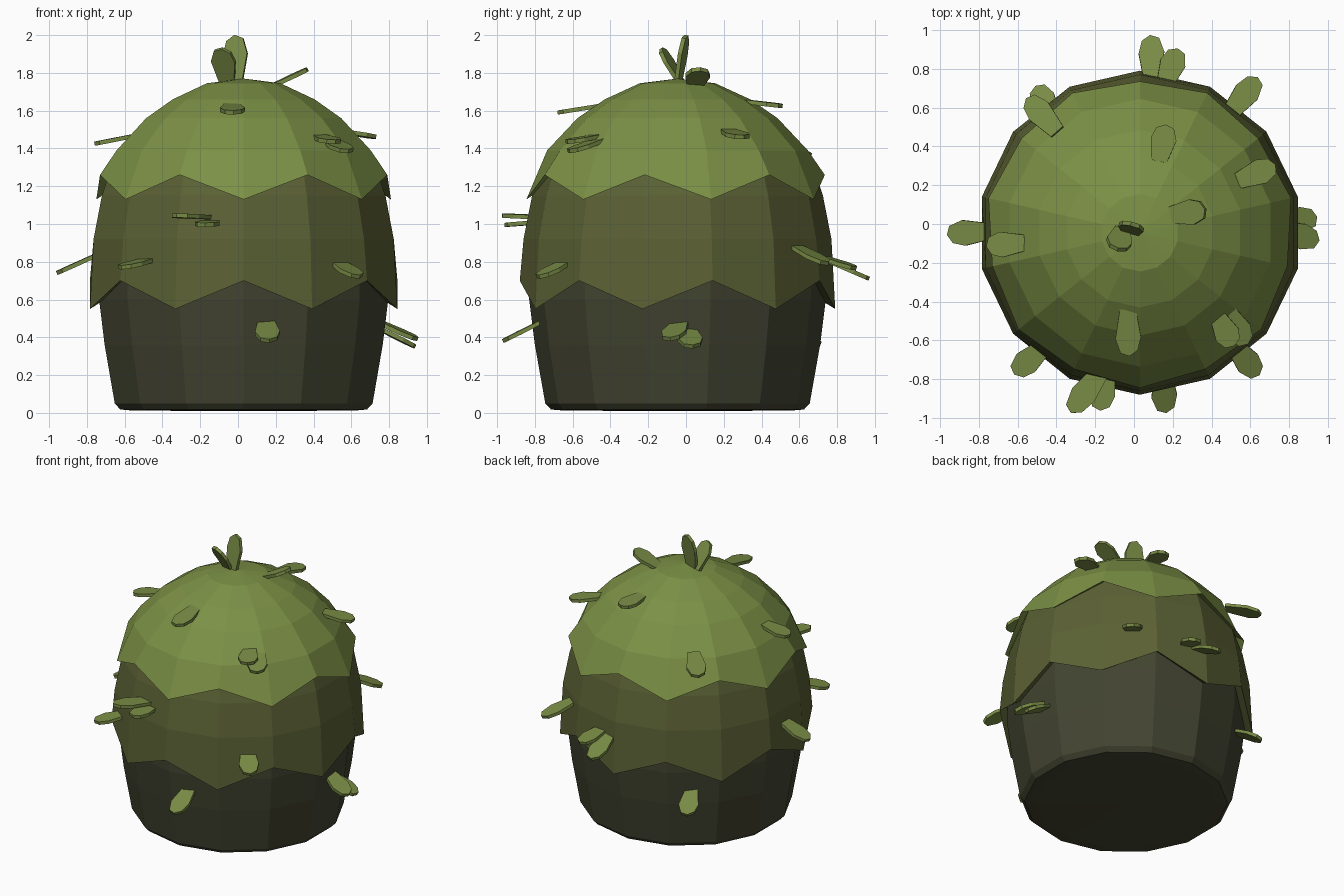
import bpy, bmesh
from math import pi, cos, sin
from mathutils import Vector

if "Cube" in bpy.data.objects:
    bpy.data.objects.remove(bpy.data.objects["Cube"])

SIDES, CX, CY = 14, 0.03, -0.045


def material(name, rgb):
    m = bpy.data.materials.new(name)
    m.diffuse_color = (*rgb, 1)
    m.use_nodes = True
    m.node_tree.nodes["Principled BSDF"].inputs["Base Color"].default_value = m.diffuse_color
    return m


def finish(name, bm, mat):
    bmesh.ops.recalc_face_normals(bm, faces=bm.faces)
    me = bpy.data.meshes.new(name)
    bm.to_mesh(me)
    bm.free()
    me.materials.append(mat)
    bpy.context.collection.objects.link(bpy.data.objects.new(name, me))


def shell(name, rings, mat, bottom=None, top=None):
    """Revolve rings of (radius, z) or (radius_even, z_even, radius_odd, z_odd)."""
    bm = bmesh.new()
    loops = []
    for ring in rings:
        pts = (ring[:2], ring[-2:])
        loop = []
        for k in range(SIDES):
            r, z = pts[k % 2]
            a = -pi / 2 + 2 * pi * k / SIDES
            loop.append(bm.verts.new((CX + r * cos(a), CY + r * sin(a), z)))
        loops.append(loop)
    for lo, hi in zip(loops, loops[1:]):
        for k in range(SIDES):
            n = (k + 1) % SIDES
            bm.faces.new((lo[k], lo[n], hi[n], hi[k]))
    for loop, z in ((loops[0], bottom), (loops[-1], top)):
        if z is not None:
            c = bm.verts.new((CX, CY, z))
            for k in range(SIDES):
                bm.faces.new((loop[k], loop[(k + 1) % SIDES], c))
    finish(name, bm, mat)


# Three overlapping foliage tiers, the upper two with zigzag hems
shell("lower_tier", [(0.60, 0.012), (0.67, 0.018), (0.70, 0.05), (0.755, 0.36),
                     (0.785, 0.60), (0.785, 0.78)],
      material("dark_foliage", (0.055, 0.058, 0.03)), bottom=0.01)
shell("middle_tier", [(0.77, 0.74, 0.77, 0.59), (0.835, 0.70, 0.835, 0.55),
                      (0.815, 0.92), (0.77, 0.15 + 1.0), (0.72, 1.30)],
      material("mid_foliage", (0.105, 0.12, 0.035)))
shell("upper_tier", [(0.74, 1.17, 0.72, 1.29), (0.80, 1.13, 0.78, 1.26), (0.69, 1.39),
                     (0.53, 1.56), (0.385, 1.66), (0.20, 1.745)],
      material("light_foliage", (0.20, 0.28, 0.06)), top=1.77)

# Loose leaves: base point, tip point
LEAVES = [
    (-.02, -.04, 1.76, -.01, .00, 2.00), (-.06, -.04, 1.77, -.09, -.13, 1.93),
    (.20, .05, 1.74, .37, .07, 1.82), (-.03, -.46, 1.625, -.03, -.68, 1.59),
    (.13, .34, 1.645, .17, .51, 1.625), (.55, .23, 1.49, .73, .30, 1.46),
    (.44, -.49, 1.46, .51, -.63, 1.435), (.49, -.46, 1.44, .58, -.62, 1.385),
    (-.58, -.10, 1.46, -.76, -.11, 1.425), (-.41, .49, 1.42, -.55, .65, 1.36),
    (-.43, .55, .45, -.50, .71, .36), (.09, .76, .80, .09, .97, .71),
    (.16, .73, .82, .23, .90, .765), (.50, .58, .88, .64, .75, .79),
    (-.76, -.04, .83, -.96, -.05, .74), (-.47, -.64, .81, -.62, -.77, .77),
    (.52, -.63, .80, .64, -.78, .72), (-.17, -.76, 1.035, -.33, -.97, 1.045),
    (-.14, -.77, 1.01, -.18, -.96, .995), (.15, -.77, .48, .16, -.97, .38),
    (.76, -.03, .475, .95, -.09, .39), (.76, .01, .44, .94, .03, .35),
]
OUTLINE = [(-0.1, -.6), (.55, -1), (.86, -.75), (1, -.1), (.93, .6), (.6, 1), (-0.1, .65)]
leaf_mat = material("leaf", (0.19, 0.26, 0.06))
for i, v in enumerate(LEAVES):
    base, tip = Vector(v[:3]), Vector(v[3:])
    along = tip - base
    side = along.cross(Vector((0, 0, 1))).normalized() * 0.066
    up = side.cross(along).normalized() * 0.011
    bm = bmesh.new()
    lower, upper = ([bm.verts.new(base + along * t + side * w + up * s) for t, w in OUTLINE]
                    for s in (-1, 1))
    bm.faces.new(lower)
    bm.faces.new(upper)
    for k in range(len(OUTLINE)):
        n = (k + 1) % len(OUTLINE)
        bm.faces.new((lower[k], lower[n], upper[n], upper[k]))
    finish(f"leaf_{i + 1}", bm, leaf_mat)
